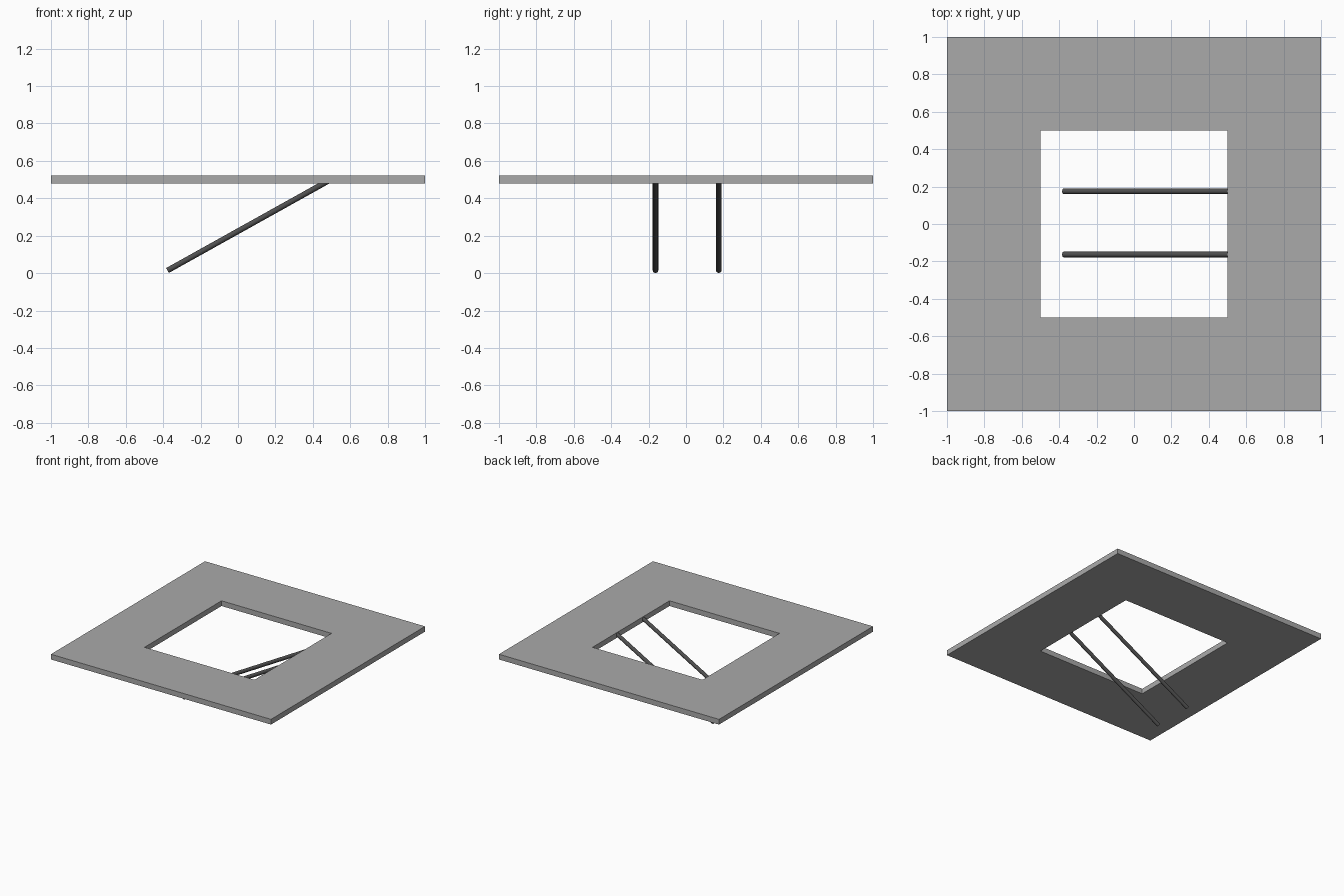
import bpy, bmesh
from mathutils import Vector

if "Cube" in bpy.data.objects:
    bpy.data.objects.remove(bpy.data.objects["Cube"])


def material(name, v):
    m = bpy.data.materials.new(name)
    m.diffuse_color = (v, v, v, 1)
    m.use_nodes = True
    m.node_tree.nodes["Principled BSDF"].inputs["Base Color"].default_value = m.diffuse_color
    return m


plate_grey = material("plate_grey", 0.4)
rod_dark = material("rod_dark", 0.08)

# Square plate with a square opening
Z0, Z1 = 0.48, 0.523
bm = bmesh.new()
corners = [(-1, -1), (1, -1), (1, 1), (-1, 1)]
rings = [[bm.verts.new((x * r, y * r, z)) for x, y in corners]
         for r, z in ((1, Z0), (1, Z1), (0.5, Z1), (0.5, Z0))]
for k in range(4):
    a, b = rings[k], rings[(k + 1) % 4]
    for i in range(4):
        j = (i + 1) % 4
        bm.faces.new((a[i], a[j], b[j], b[i]))
bmesh.ops.recalc_face_normals(bm, faces=bm.faces)
mesh = bpy.data.meshes.new("frame_plate")
bm.to_mesh(mesh)
bm.free()
mesh.materials.append(plate_grey)
bpy.context.collection.objects.link(bpy.data.objects.new("frame_plate", mesh))


# Slanted rods running from the ground up into the right inner edge
def rod(name, y):
    a, b = Vector((-0.377, y, 0.014)), Vector((0.508, y, 0.507))
    d = b - a
    bpy.ops.mesh.primitive_cylinder_add(
        vertices=12, radius=0.015, depth=d.length, location=(a + b) / 2,
        rotation=(0, d.angle(Vector((0, 0, 1))), 0))
    ob = bpy.context.object
    ob.name = name
    ob.data.materials.append(rod_dark)
    bpy.ops.object.shade_smooth_by_angle()


rod("front_rod", -0.163)
rod("back_rod", 0.175)
